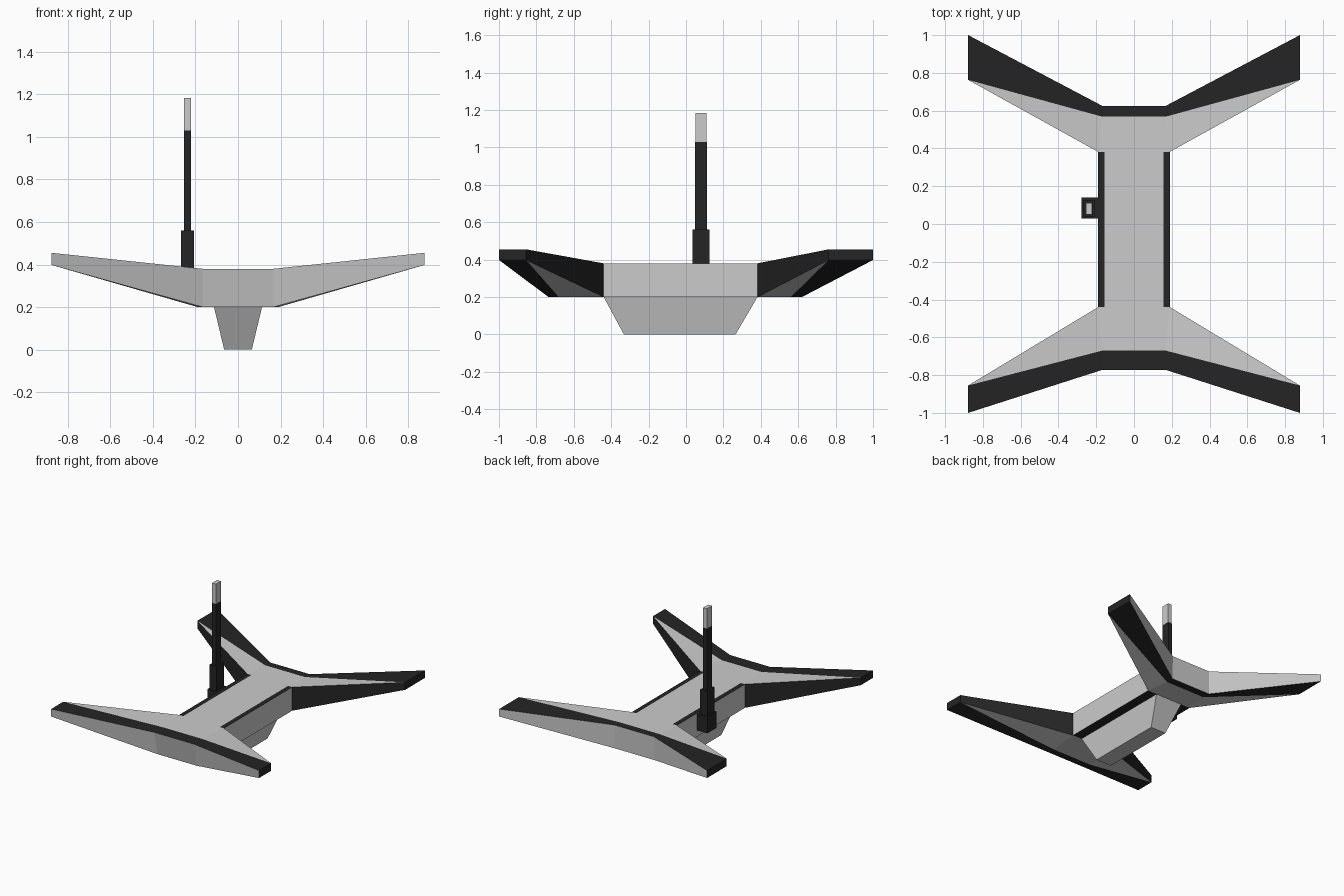
import bpy, bmesh

if "Cube" in bpy.data.objects:
    bpy.data.objects.remove(bpy.data.objects["Cube"])

black = bpy.data.materials.new("black_trim")
black.diffuse_color = (0.018, 0.018, 0.018, 1)
black.use_nodes = True
black.node_tree.nodes["Principled BSDF"].inputs["Base Color"].default_value = black.diffuse_color
grey = bpy.data.materials.new("grey_body")
grey.diffuse_color = (0.6, 0.6, 0.6, 1)
grey.use_nodes = True
grey.node_tree.nodes["Principled BSDF"].inputs["Base Color"].default_value = grey.diffuse_color


def finish(name, bm, mats):
    bmesh.ops.remove_doubles(bm, verts=bm.verts, dist=0.0005)
    bmesh.ops.recalc_face_normals(bm, faces=bm.faces)
    me = bpy.data.meshes.new(name)
    bm.to_mesh(me)
    bm.free()
    for m in mats:
        me.materials.append(m)
    ob = bpy.data.objects.new(name, me)
    bpy.context.collection.objects.link(ob)
    return ob


def frustum(name, low, high, mat):
    """Box between two rectangles, each (x0, x1, y0, y1, z)."""
    bm = bmesh.new()
    rings = []
    for x0, x1, y0, y1, z in (low, high):
        rings.append([bm.verts.new(p) for p in
                      ((x0, y0, z), (x1, y0, z), (x1, y1, z), (x0, y1, z))])
    bm.faces.new(rings[0])
    bm.faces.new(rings[1])
    for i in range(4):
        j = (i + 1) % 4
        bm.faces.new((rings[0][i], rings[0][j], rings[1][j], rings[1][i]))
    return finish(name, bm, [mat])


def box(name, x0, x1, y0, y1, z0, z1, mat):
    return frustum(name, (x0, x1, y0, y1, z0), (x0, x1, y0, y1, z1), mat)


# Hull with four swept arms: plan points of one half, at the top or underside
TIP_X, KINK_X, SIDE_X = 0.878, 0.167, 0.19


def end_points(outer, band, inner, tip_out, tip_in, strip_x, z, tip_z):
    return dict(A=(0, outer, z), B=(KINK_X, outer, z),
                To=(TIP_X, tip_out, tip_z), Ti=(TIP_X, tip_in, tip_z),
                C=(0, band, z), D=(KINK_X, band, z),
                S=(strip_x, inner, z), E=(SIDE_X, inner, z), M=(0, inner, z))


top = [end_points(-0.772, -0.67, -0.44, -1.0, -0.855, 0.155, 0.38, 0.455),
       end_points(0.625, 0.568, 0.382, 1.0, 0.763, 0.155, 0.38, 0.455)]
under = [end_points(-0.735, -0.68, -0.44, -1.0, -0.855, 0.113, 0.2, 0.398),
         end_points(0.62, 0.56, 0.382, 1.0, 0.763, 0.113, 0.2, 0.398)]

bm = bmesh.new()


def face(points, mat):
    for s in (1, -1):
        f = bm.faces.new([bm.verts.new((s * x, y, z)) for x, y, z in points])
        f.material_index = mat


for level in (top, under):
    for p in level:
        for keys, mat in (("A B D C", 1), ("B To Ti D", 1), ("D Ti E", 0),
                          ("D E S", 0), ("C D S M", 0)):
            face([p[k] for k in keys.split()], mat)
    f, b = level
    face([f["M"], f["S"], b["S"], b["M"]], 0)
    face([f["S"], f["E"], b["E"], b["S"]], 1)
for t, u in zip(top, under):
    for k, l, mat in (("A", "B", 0), ("B", "To", 0), ("To", "Ti", 1), ("Ti", "E", 1)):
        face([t[k], t[l], u[l], u[k]], mat)
face([top[0]["E"], top[1]["E"], under[1]["E"], under[0]["E"]], 0)
finish("hull_with_arms", bm, [grey, black])

# Tapered keel under the hull
frustum("keel", (-0.065, 0.065, -0.332, 0.265, 0),
        (-0.113, 0.113, -0.44, 0.382, 0.2), grey)

# Antenna on the left side
box("antenna_bracket", -0.278, -0.188, 0.028, 0.14, 0.25, 0.375, black)
box("antenna_socket", -0.268, -0.208, 0.036, 0.126, 0.375, 0.56, black)
box("antenna_mast", -0.255, -0.221, 0.048, 0.112, 0.56, 1.03, black)
box("antenna_tip", -0.254, -0.222, 0.05, 0.11, 1.03, 1.183, grey)
